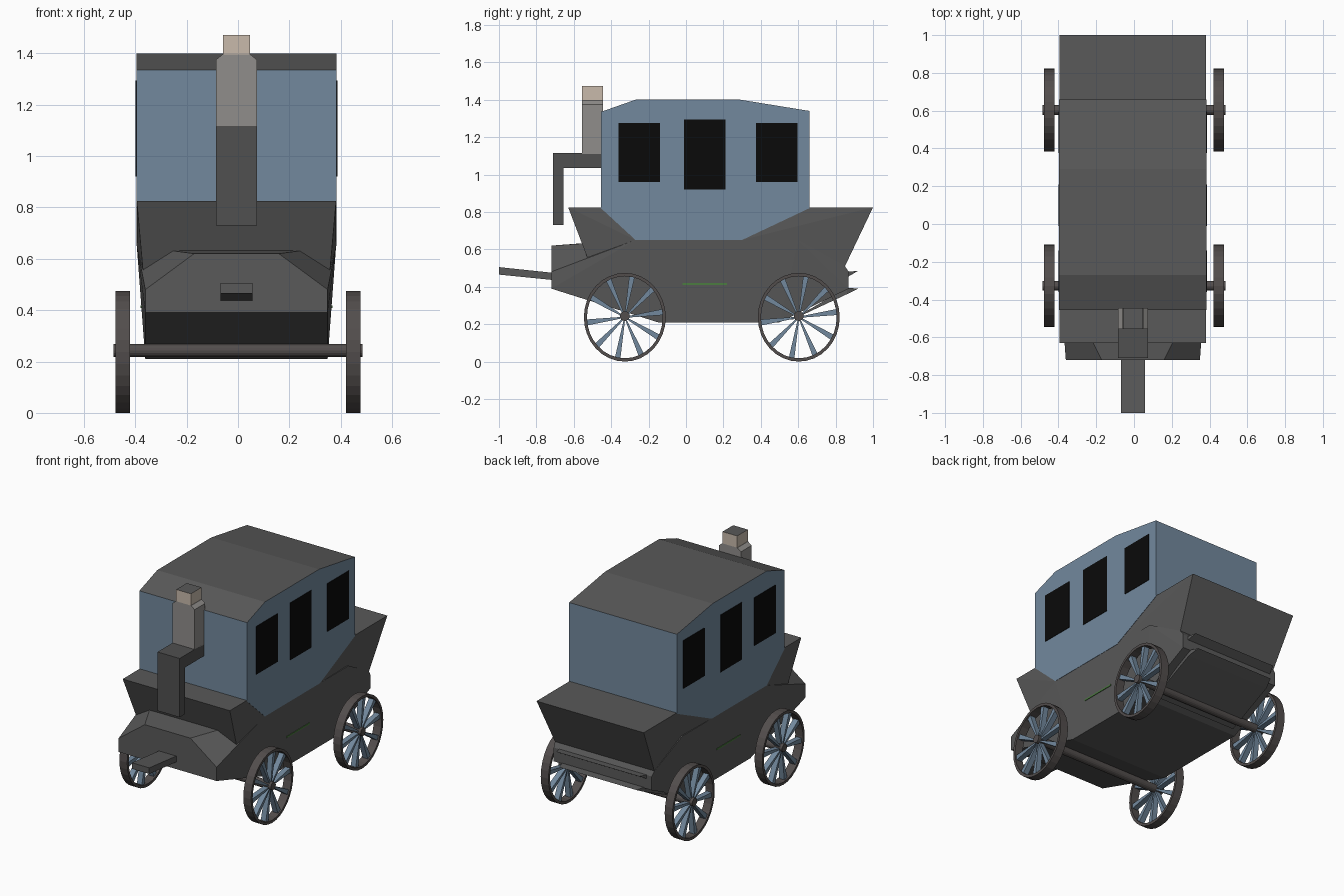
import bpy, bmesh, math
from mathutils import Matrix, Vector

if "Cube" in bpy.data.objects:
    bpy.data.objects.remove(bpy.data.objects["Cube"])

CX = -0.006  # body sits slightly off the wheel centreline


def material(name, r, g, b):
    m = bpy.data.materials.new(name)
    m.diffuse_color = (r, g, b, 1)
    m.use_nodes = True
    m.node_tree.nodes["Principled BSDF"].inputs["Base Color"].default_value = m.diffuse_color
    return m


DARK = material("dark_grey", 0.10, 0.10, 0.10)
PIPE = material("pipe_grey", 0.08, 0.08, 0.08)
STACK = material("light_grey", 0.28, 0.27, 0.26)
BEIGE = material("beige", 0.58, 0.49, 0.41)
BLUE = material("blue", 0.17, 0.25, 0.34)
BLACK = material("black", 0.003, 0.003, 0.003)
GREEN = material("green", 0.07, 0.2, 0.05)
RIM = material("rim_brown", 0.085, 0.075, 0.073)


def finish(name, bm, *mats):
    bmesh.ops.recalc_face_normals(bm, faces=bm.faces)
    me = bpy.data.meshes.new(name)
    bm.to_mesh(me)
    bm.free()
    ob = bpy.data.objects.new(name, me)
    bpy.context.collection.objects.link(ob)
    for m in mats:
        me.materials.append(m)
    return ob


def hull(name, points, mat):
    """Convex solid from (half width, y, z) points mirrored across x."""
    bm = bmesh.new()
    for hw, y, z in points:
        for s in (-1, 1):
            bm.verts.new((CX + s * hw, y, z))
    bmesh.ops.convex_hull(bm, input=bm.verts)
    bmesh.ops.dissolve_limit(bm, angle_limit=0.01, verts=bm.verts, edges=bm.edges)
    return finish(name, bm, mat)


def prism(bm, profile, x0, x1):
    """Extrude a (y, z) profile from x0 to x1."""
    f = bm.faces.new([bm.verts.new((x0, y, z)) for y, z in profile])
    ext = bmesh.ops.extrude_face_region(bm, geom=[f])["geom"]
    verts = [v for v in ext if isinstance(v, bmesh.types.BMVert)]
    bmesh.ops.translate(bm, verts=verts, vec=(x1 - x0, 0, 0))


def prism_object(name, profile, x0, x1, mat):
    bm = bmesh.new()
    prism(bm, profile, x0, x1)
    return finish(name, bm, mat)


def rect(y0, y1, z0, z1):
    return [(y0, z0), (y1, z0), (y1, z1), (y0, z1)]


# Lower carriage body: flared upper tub and chassis with chamfered nose
hull("upper_tub", [(.388, -.63, .825), (.388, 1.0, .825), (.388, -.27, .65),
                   (.388, .30, .65), (.36, -.51, .51), (.36, .85, .51)], DARK)
hull("chassis", [(.388, -.27, .65), (.388, .60, .65), (.165, -.72, .62),
                 (.165, -.52, .635), (.355, -.72, .48), (.355, -.72, .39),
                 (.355, -.15, .21), (.355, .50, .21), (.355, .87, .39),
                 (.355, .87, .48), (.36, .85, .51)], DARK)

# Rear boards
hull("rear_upper_board", [(.32, .86, .45), (.32, .86, .48), (.30, .92, .485)], DARK)
hull("rear_lower_board", [(.30, .55, .215), (.30, .86, .36), (.30, .86, .395),
                          (.28, .92, .39)], DARK)

# Cabin with grey roof
bm = bmesh.new()
prism(bm, [(-.455, .82), (-.455, 1.335), (-.27, 1.40), (.29, 1.40),
           (.66, 1.34), (.66, .82), (.30, .65), (-.27, .65)], CX - .39, CX + .39)
bmesh.ops.recalc_face_normals(bm, faces=bm.faces)
for f in bm.faces:
    if f.normal.z > 0.5:
        f.material_index = 1
finish("cabin", bm, BLUE, DARK)

# Windows and trim strip on both sides
for side, s in (("left", -1), ("right", 1)):
    panes = [(-.36, -.14, .96, 1.275), (-.01, .21, .92, 1.295), (.375, .595, .96, 1.275)]
    for i, p in enumerate(panes):
        prism_object(f"{side}_window_{i + 1}", rect(*p),
                     CX + s * .385, CX + s * .393, BLACK)
    prism_object(f"{side}_trim_strip", rect(-.02, .22, .409, .419),
                 CX + s * .36, CX + s * .374, GREEN)

# Stove pipe elbow, stack and cap
prism_object("stove_pipe", [(-.71, .73), (-.655, .73), (-.655, 1.035), (-.45, 1.035),
                            (-.45, 1.115), (-.71, 1.115)], CX - .08, CX + .08, PIPE)
hull("chimney_stack", [(.08, y, z) for y in (-.555, -.445) for z in (1.11, 1.375)]
     + [(.055, y, 1.395) for y in (-.555, -.445)], STACK)
cap = prism_object("chimney_cap", rect(-.555, -.445, 1.38, 1.472),
                   CX - .053, CX + .053, BEIGE)
cap.data.materials.append(DARK)
for p in cap.data.polygons:
    if p.normal.z > 0.5:
        p.material_index = 1

# Towing pole
prism_object("towing_pole", [(-1, .465), (-.65, .43), (-.65, .468), (-1, .505)],
             CX - .063, CX + .063, DARK)

# Wheels and axles
RY, RZ, WZ, SEG = .219, .237, .237, 32


def ring(bm, x, k):
    return [bm.verts.new((x, k * RY * math.cos(a), k * RZ * math.sin(a)))
            for a in (2 * math.pi * i / SEG for i in range(SEG))]


def wheel(label, x, y):
    # rim
    bm = bmesh.new()
    loops = [ring(bm, dx, k) for dx, k in
             ((-.028, 1), (.028, 1), (.028, .925), (-.028, .925))]
    for a, b in zip(loops, loops[1:] + loops[:1]):
        for i in range(SEG):
            j = (i + 1) % SEG
            bm.faces.new((a[i], a[j], b[j], b[i]))
    finish(f"{label}_rim", bm, RIM).location = (x, y, WZ)
    # tapered spokes
    bm = bmesh.new()
    for i in range(10):
        a = 2 * math.pi * (i + .2) / 10
        r = Vector((math.cos(a), math.sin(a)))
        t = Vector((-r.y, r.x))
        pts = [r * .02 + t * .004, r * .208 + t * .015,
               r * .208 - t * .015, r * .02 - t * .004]
        prism(bm, [(p.x, p.y * RZ / RY) for p in pts], -.018, .018)
    finish(f"{label}_spokes", bm, BLUE).location = (x, y, WZ)


for end, y in (("front", -.327), ("rear", .603)):
    for side, s in (("left", -1), ("right", 1)):
        wheel(f"{end}_{side}", s * .449, y)
    bm = bmesh.new()
    bmesh.ops.create_cone(bm, cap_ends=True, segments=16, radius1=.026, radius2=.026,
                          depth=.97, matrix=Matrix.Translation((0, y, .243))
                          @ Matrix.Rotation(math.pi / 2, 4, 'Y'))
    finish(f"{end}_axle", bm, RIM)
